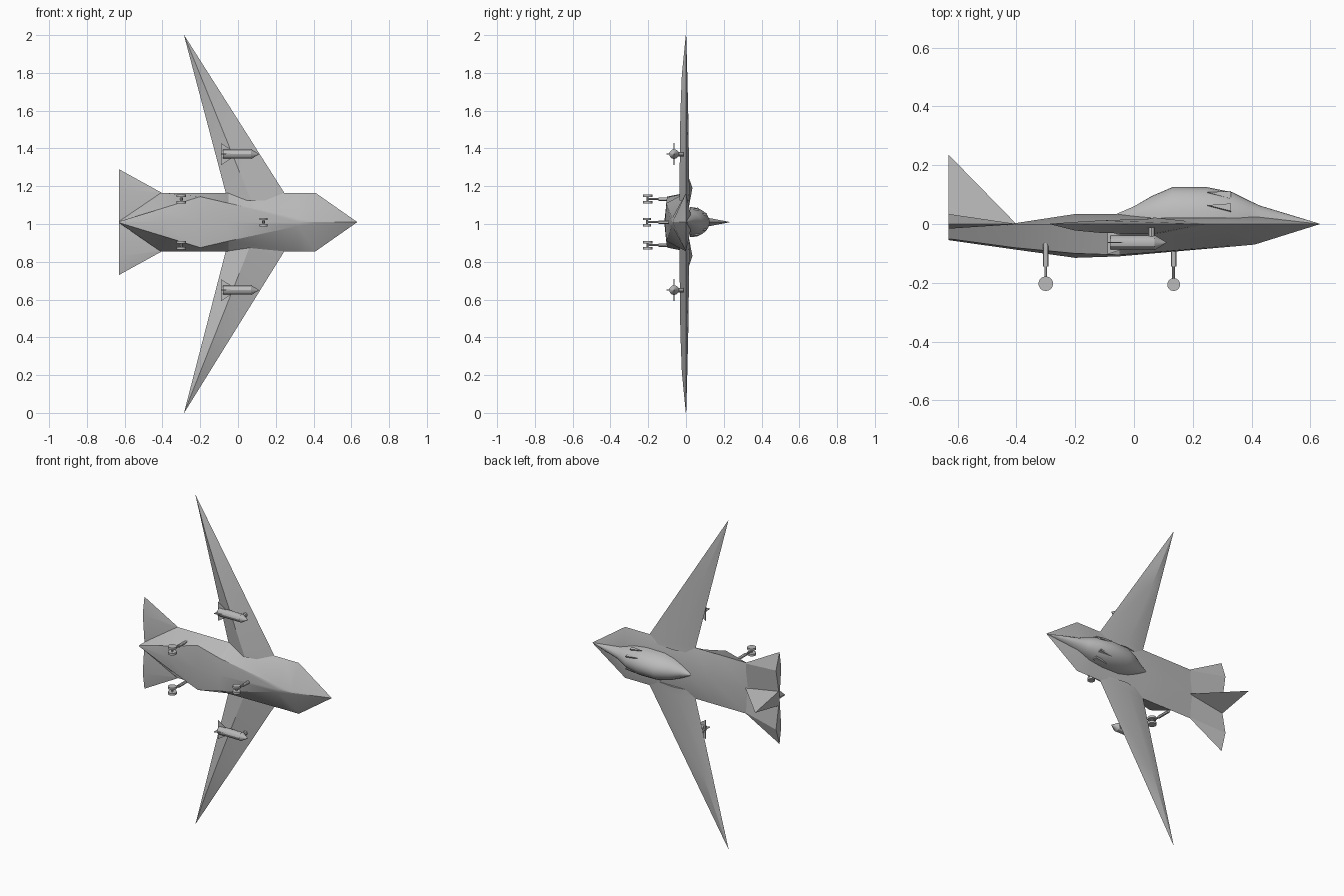
import bpy, bmesh, math
from mathutils import Vector, Matrix

if "Cube" in bpy.data.objects:
    bpy.data.objects.remove(bpy.data.objects["Cube"])

C = 1.01  # height of the aircraft centreline; nose is +x, aircraft top is +y
grey = bpy.data.materials.new("plain_grey")
grey.diffuse_color = (0.5, 0.5, 0.5, 1)
grey.use_nodes = True
grey.node_tree.nodes["Principled BSDF"].inputs["Base Color"].default_value = grey.diffuse_color


def finish(name, bm, angle=30):
    bmesh.ops.remove_doubles(bm, verts=bm.verts, dist=0.0005)
    bmesh.ops.recalc_face_normals(bm, faces=bm.faces)
    me = bpy.data.meshes.new(name)
    bm.to_mesh(me)
    bm.free()
    me.materials.append(grey)
    ob = bpy.data.objects.new(name, me)
    bpy.context.collection.objects.link(ob)
    bpy.ops.object.select_all(action='DESELECT')
    ob.select_set(True)
    bpy.context.view_layer.objects.active = ob
    bpy.ops.object.shade_smooth_by_angle(angle=math.radians(angle))
    return ob


def loft(name, rings, angle=30):
    """Skin equal-length rings of (x, sideways, up) points and cap the ends."""
    bm = bmesh.new()
    rows = [[bm.verts.new((x, y, C + s)) for x, s, y in r] for r in rings]
    n = len(rows[0])
    for a, b in zip(rows, rows[1:]):
        for i in range(n):
            j = (i + 1) % n
            bm.faces.new((a[i], a[j], b[j], b[i]))
    bm.faces.new(rows[0])
    bm.faces.new(rows[-1])
    return finish(name, bm, angle)


def tube(bm, a, b, r1, r2, sides=12):
    """Cylinder or cone between two (x, sideways, up) points."""
    a, b = (Vector((p[0], p[2], C + p[1])) for p in (a, b))
    d = b - a
    m = Matrix.Translation((a + b) / 2) @ d.to_track_quat('Z', 'Y').to_matrix().to_4x4()
    bmesh.ops.create_cone(bm, cap_ends=True, segments=sides, radius1=r1, radius2=r2,
                          depth=d.length, matrix=m)


def slab(bm, pts, off):
    """Thin plate: outline of (x, sideways, up) points thickened by an offset."""
    o = Vector((off[0], off[2], off[1]))
    p = [Vector((x, y, C + s)) for x, s, y in pts]
    a = [bm.verts.new(v - o) for v in p]
    b = [bm.verts.new(v + o) for v in p]
    bm.faces.new(a)
    bm.faces.new(b)
    for i in range(len(p)):
        j = (i + 1) % len(p)
        bm.faces.new((a[i], a[j], b[j], b[i]))


# Fuselage: x, half width, top height, belly half width, belly edge, keel
hull = [(-0.63, 0.004, 0.002, 0.003, -0.05, -0.055),
        (-0.41, 0.155, 0.002, 0.07, -0.08, -0.086),
        (-0.20, 0.155, 0.034, 0.135, -0.10, -0.115),
        (-0.05, 0.155, 0.034, 0.10, -0.105, -0.11),
        (0.32, 0.155, 0.034, 0.02, -0.074, -0.078),
        (0.41, 0.155, 0.034, 0.01, -0.067, -0.07),
        (0.63, 0.001, 0.001, 0.0006, -0.0006, -0.001)]
loft("fuselage", [[(x, 0, t), (x, w, 0), (x, b, e), (x, 0, k), (x, -b, e), (x, -w, 0)]
                  for x, w, t, b, e, k in hull], 25)

# Canopy: x, height, half width, rounded over a base on the deck
dome = [(-0.06, 0.034, 0.004), (0.0, 0.06, 0.035), (0.06, 0.095, 0.06), (0.13, 0.125, 0.078),
        (0.25, 0.125, 0.08), (0.335, 0.108, 0.068), (0.39, 0.08, 0.05), (0.43, 0.062, 0.04),
        (0.625, 0.003, 0.002)]
rings = []
for x, h, w in dome:
    base = 0.02 if x < 0.43 else -0.002
    rings.append([(x, w * math.cos(math.pi * i / 14),
                   base + (h - base) * math.sin(math.pi * i / 14)) for i in range(15)])
loft("canopy", rings, 40)

for side, tag in ((1, "left"), (-1, "right")):
    # Swept wings with a diamond section, tapering to a point
    span = 0.99 if side > 0 else 1.01
    ws = []
    for t, lo, hi in ((-0.05, -0.035, 0.022), (0, -0.035, 0.018), (0.5, -0.03, 0.012),
                      (0.75, -0.022, 0.007), (1, -0.001, 0.001)):
        s = side * (0.155 + (span - 0.155) * t)
        le, te = 0.245 - 0.53 * t, -0.065 - 0.221 * t
        mid = te + (le - te) * 0.38
        ws.append([(le, s, 0), (mid, s, hi), (te, s, 0), (mid, s, lo)])
    loft(tag + "_wing", ws, 20)

    # Tailplanes, thickest at the trailing edge
    loft(tag + "_tailplane",
         [[(-0.63, side * 0.28, 0), (-0.63, side * 0.18, 0.034), (-0.63, 0, 0),
           (-0.63, side * 0.18, -0.016)],
          [(-0.405, side * 0.156, 0), (-0.405, side * 0.15, 0.001), (-0.405, 0, 0),
           (-0.405, side * 0.15, -0.001)]], 20)

    # Underwing stores with nose cone, tail fins and pylon
    s, y = side * 0.36, -0.063
    bm = bmesh.new()
    tube(bm, (-0.08, s, y), (0.07, s, y), 0.024, 0.024)
    tube(bm, (0.07, s, y), (0.11, s, y), 0.026, 0.001)
    tube(bm, (0.06, s, y), (0.06, s, -0.012), 0.012, 0.012, 8)
    for ds, dy in ((1, 0), (-1, 0), (0, 1), (0, -1)):
        r = 0.058 if ds else 0.04
        slab(bm, [(-0.09, s, y), (-0.09, s + r * ds, y + r * dy),
                  (-0.03, s + 0.02 * ds, y + 0.02 * dy), (-0.03, s, y)],
             (0, 0.002 * abs(dy), 0.002 * abs(ds)))
    finish(tag + "_store", bm)

    # Narrow canopy window slits
    bm = bmesh.new()
    for s1, s2, y1, y2 in ((0.045, 0.037, 0.106, 0.100), (0.073, 0.064, 0.062, 0.058)):
        slab(bm, [(0.25, side * s1, y1), (0.33, side * s2, y2 + 0.01),
                  (0.33, side * (s2 + 0.005), y2 - 0.016)], (0, 0.004, 0.002))
    finish(tag + "_window_slits", bm)

# Tail fin, wedge shaped and tapering upwards
bm = bmesh.new()
v = [bm.verts.new(p) for p in ((-0.63, 0, C - 0.045), (-0.63, 0, C + 0.045),
                               (-0.40, 0, C), (-0.63, 0.235, C))]
for f in ((0, 1, 2), (0, 1, 3), (1, 2, 3), (0, 2, 3)):
    bm.faces.new([v[i] for i in f])
finish("tail_fin", bm)

# Landing gear: two-stage strut, axle and twin wheels
for name, x, s, y, r in (("left_gear", -0.30, 0.122, -0.203, 0.025),
                         ("right_gear", -0.30, -0.122, -0.203, 0.025),
                         ("nose_gear", 0.135, 0, -0.206, 0.022)):
    bm = bmesh.new()
    tube(bm, (x, s, -0.06), (x, s, -0.145), 0.009, 0.009)
    tube(bm, (x, s, -0.145), (x, s, y), 0.005, 0.005, 8)
    tube(bm, (x, s - 0.02, y), (x, s + 0.02, y), 0.005, 0.005, 8)
    for d in (-1, 1):
        tube(bm, (x, s + d * 0.01, y), (x, s + d * 0.023, y), r, r, 14)
    finish(name, bm)
